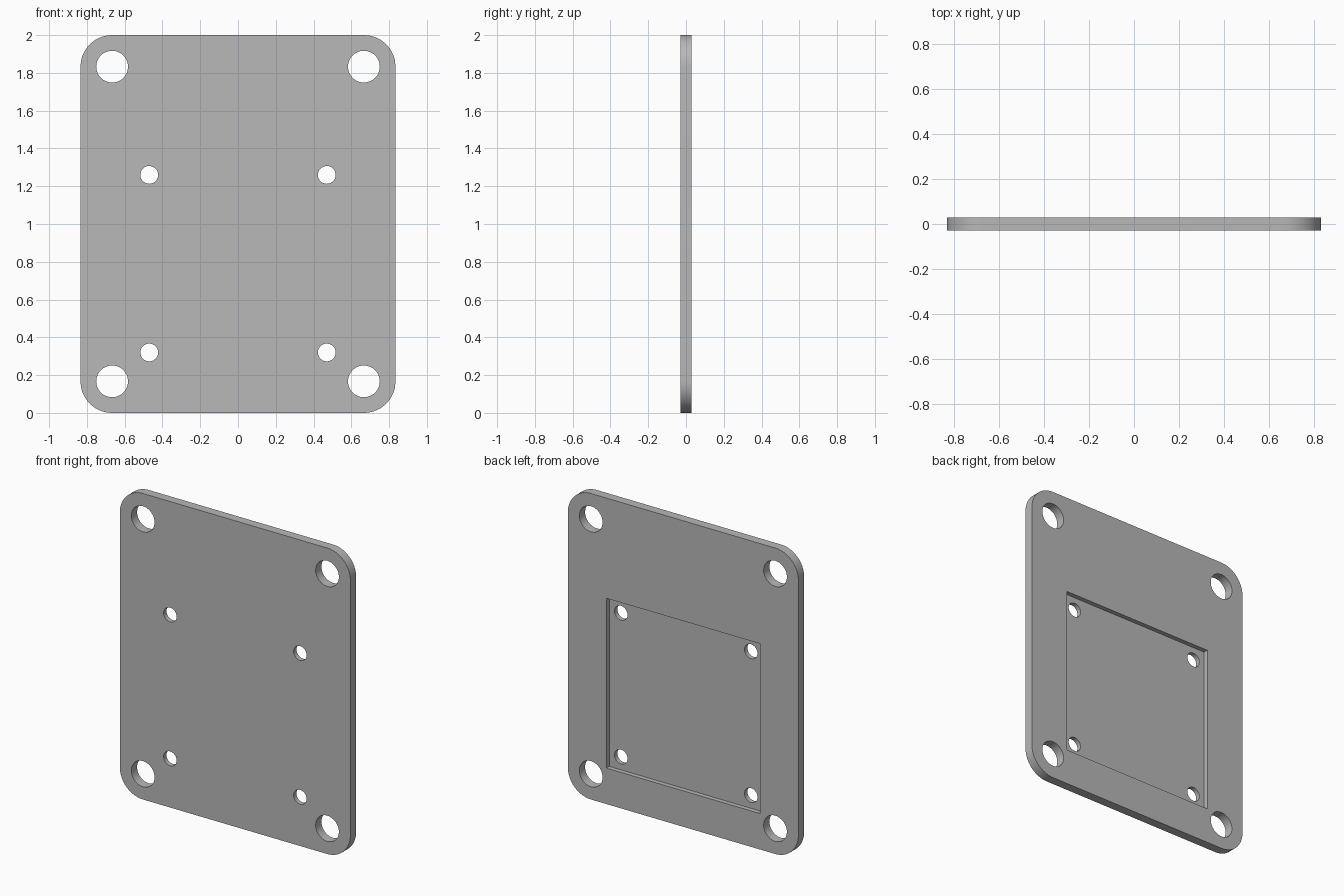
import bpy
import bmesh
from math import pi, sin, cos

WIDTH, HEIGHT, THICK = 1.667, 2.0, 0.06
CORNER = 0.167
POCKET_SIZE, POCKET_DEPTH, POCKET_Z = 1.11, 0.03, 0.79

default_cube = bpy.data.objects.get("Cube")
if default_cube:
    bpy.data.objects.remove(default_cube)

grey = bpy.data.materials.new("plain_grey")
grey.use_nodes = True
grey.diffuse_color = (0.48, 0.48, 0.48, 1)
grey.node_tree.nodes["Principled BSDF"].inputs["Base Color"].default_value = grey.diffuse_color


def prism(name, outlines, y0, y1):
    """Extrude closed x-z outlines from y0 to y1 as one object."""
    bm = bmesh.new()
    for outline in outlines:
        face = bm.faces.new([bm.verts.new((x, y0, z)) for x, z in outline])
        new = bmesh.ops.extrude_face_region(bm, geom=[face])["geom"]
        verts = [v for v in new if isinstance(v, bmesh.types.BMVert)]
        bmesh.ops.translate(bm, verts=verts, vec=(0, y1 - y0, 0))
    bmesh.ops.recalc_face_normals(bm, faces=bm.faces)
    mesh = bpy.data.meshes.new(name)
    bm.to_mesh(mesh)
    bm.free()
    mesh.materials.append(grey)
    obj = bpy.data.objects.new(name, mesh)
    bpy.context.collection.objects.link(obj)
    return obj


def arc(cx, cz, r, start, sweep, steps):
    return [(cx + r * cos(start + sweep * i / steps),
             cz + r * sin(start + sweep * i / steps)) for i in range(steps + 1)]


def circle(cx, cz, r):
    return arc(cx, cz, r, 0, 2 * pi, 48)[:-1]


def cut(target, cutter):
    """Subtract the cutter and remove it."""
    cutter.hide_render = True
    mod = target.modifiers.new("cut", "BOOLEAN")
    mod.operation = "DIFFERENCE"
    mod.solver = "EXACT"
    mod.object = cutter
    bpy.ops.object.modifier_apply(modifier=mod.name)
    bpy.data.objects.remove(cutter)


# Plate with rounded corners
dx, dz = WIDTH / 2 - CORNER, HEIGHT / 2 - CORNER
outline = []
for i, (sx, sz) in enumerate([(1, 1), (-1, 1), (-1, -1), (1, -1)]):
    outline += arc(sx * dx, HEIGHT / 2 + sz * dz, CORNER, i * pi / 2, pi / 2, 16)
plate = prism("mounting_plate", [outline], -THICK / 2, THICK / 2)

bpy.ops.object.select_all(action="DESELECT")
plate.select_set(True)
bpy.context.view_layer.objects.active = plate

# Square pocket in the back face
h = POCKET_SIZE / 2
square = [(sx * h, POCKET_Z + sz * h) for sx, sz in [(1, 1), (-1, 1), (-1, -1), (1, -1)]]
cut(plate, prism("pocket_cutter", [square], THICK / 2 - POCKET_DEPTH, THICK))

# Large corner holes and small pocket holes, right through
holes = []
for sx in (-1, 1):
    for sz in (-1, 1):
        holes.append(circle(sx * dx, HEIGHT / 2 + sz * dz, 0.084))
        holes.append(circle(sx * 0.47, POCKET_Z + sz * 0.47, 0.047))
cut(plate, prism("hole_cutter", holes, -THICK, THICK))

bpy.ops.object.shade_smooth_by_angle()
